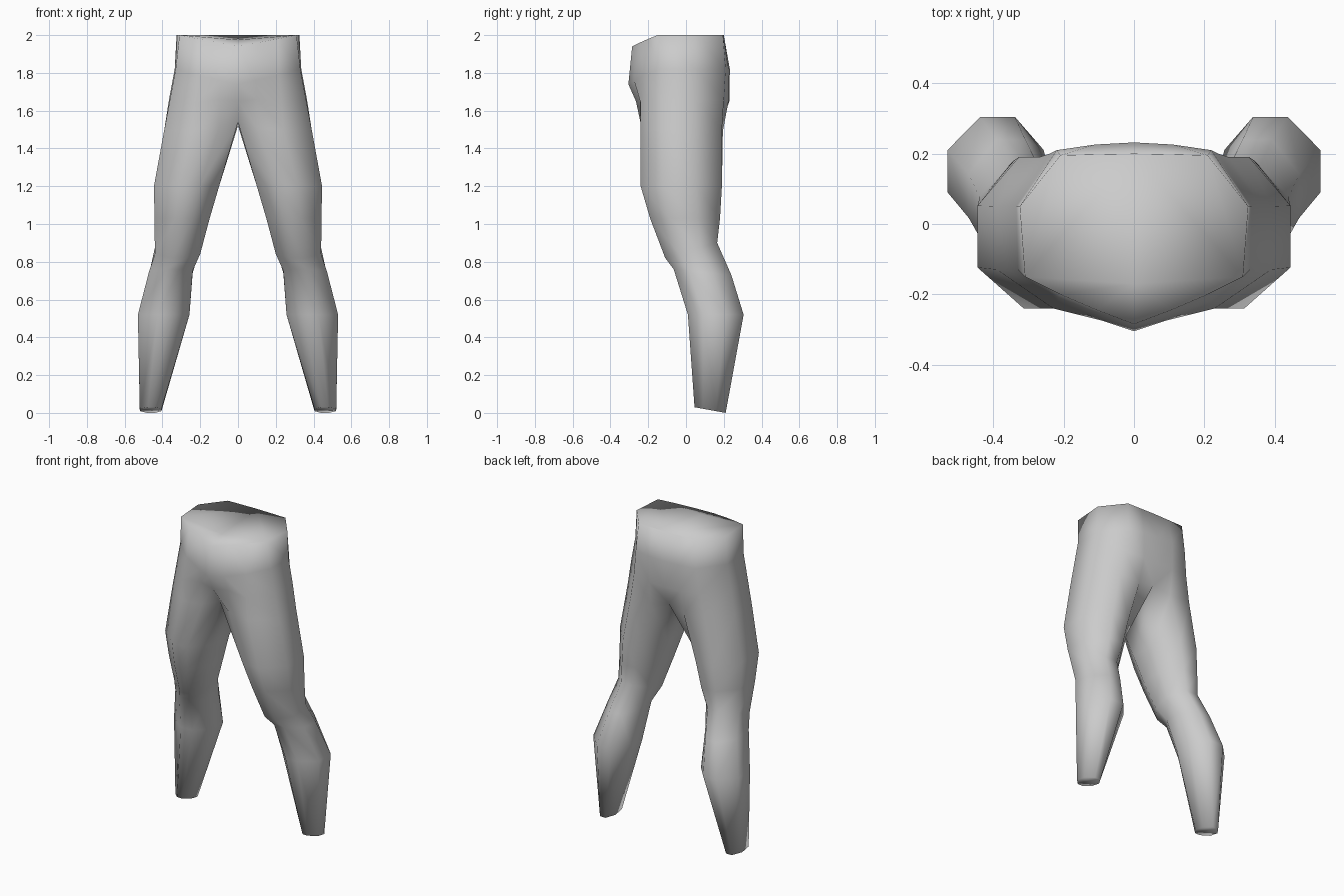
import bpy
import bmesh

cube = bpy.data.objects.get("Cube")
if cube:
    bpy.data.objects.remove(cube, do_unlink=True)

grey = bpy.data.materials.new("plain_grey")
grey.use_nodes = True
COLOUR = (0.6, 0.6, 0.6, 1)
grey.diffuse_color = COLOUR
grey.node_tree.nodes["Principled BSDF"].inputs["Base Color"].default_value = COLOUR

# Unit leg section, from inner front round the outside to inner back
SECTION = [(0, .27), (.3, 0), (.62, 0), (1, .27), (1, .68), (.66, 1), (.3, 1), (0, .68)]

# Pelvis half rows, from centre front round the hip to centre back
WAIST = [(0, -.285, 1.94), (.105, -.245, 1.96), (.21, -.2, 1.98), (.31, -.15, 2),
         (.325, .05, 2), (.21, .195, 2), (.105, .198, 2), (0, .2, 2)]
HIP = [(0, -.305, 1.74), (.09, -.275, 1.76), (.22, -.225, 1.79), (.33, -.13, 1.82),
       (.335, .05, 1.82), (.22, .21, 1.82), (.11, .226, 1.82), (0, .232, 1.82)]
SEAT = [(0, -.265, 1.65), (.1, -.245, 1.66), (.23, -.24, 1.64), (.36, -.13, 1.66),
        (.365, .05, 1.66), (.24, .2, 1.66), (.11, .225, 1.65), (0, .23, 1.65)]
CROTCH = [(0, -.19, 1.54), (.1, -.235, 1.51), (.24, -.24, 1.5), (.39, -.13, 1.5),
          (.39, .05, 1.5), (.27, .19, 1.5), (.12, .195, 1.49), (0, .18, 1.52)]

# Leg sections: inner x, outer x, front y, back y, front z, back z
LEG = [
    (.1, .445, -.24, .19, 1.2, 1.2),       # thigh
    (.15, .442, -.19, .18, 1.03, 1.03),    # lower thigh
    (.2, .44, -.11, .165, .82, .9),        # above the knee
    (.24, .47, -.065, .24, .76, .73),      # below the knee
    (.257, .53, .01, .305, .52, .52),      # calf
    (.405, .52, .045, .21, .03, 0),        # ankle
]


def leg_row(x0, x1, y0, y1, z0, z1):
    return [(x0 + (x1 - x0) * u, y0 + (y1 - y0) * v, z0 + (z1 - z0) * v)
            for u, v in SECTION]


bm = bmesh.new()
rows = [WAIST, HIP, SEAT, CROTCH] + [leg_row(*r) for r in LEG]
rings = [[bm.verts.new(p) for p in row] for row in rows]

# Outer skin; the leg sections also close along the inside
for k, (up, low) in enumerate(zip(rings, rings[1:])):
    closed = k >= rows.index(CROTCH)
    for i in range(8 if closed else 7):
        j = (i + 1) % 8
        bm.faces.new((up[i], low[i], low[j], up[j]))

# Ankle end and dipped waist cover
bm.faces.new(rings[-1][::-1])
dip = bm.verts.new((0, -.17, 1.975))
waist = rings[0]
bm.faces.new(waist[:4] + [dip])
bm.faces.new([dip] + waist[3:])

mesh = bpy.data.meshes.new("legs")
bm.to_mesh(mesh)
bm.free()
mesh.materials.append(grey)
mesh.shade_smooth()

legs = bpy.data.objects.new("legs", mesh)
bpy.context.collection.objects.link(legs)
mirror = legs.modifiers.new("mirror", 'MIRROR')
mirror.use_mirror_merge = True
mirror.merge_threshold = 0.001
